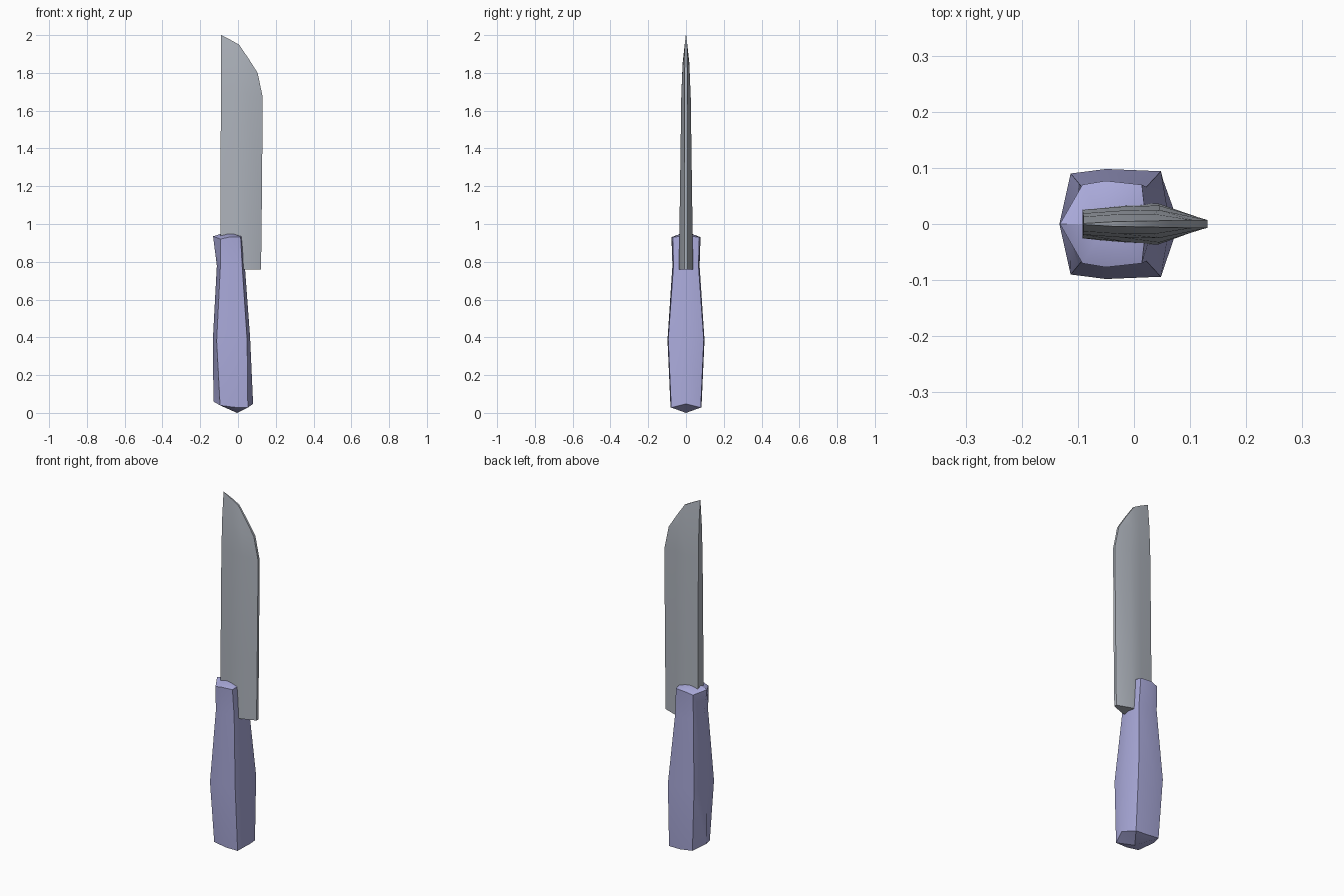
import bpy, bmesh, math

if "Cube" in bpy.data.objects:
    bpy.data.objects.remove(bpy.data.objects["Cube"])


def finish(name, bm, color, angle):
    bmesh.ops.recalc_face_normals(bm, faces=bm.faces)
    mesh = bpy.data.meshes.new(name)
    bm.to_mesh(mesh)
    bm.free()
    obj = bpy.data.objects.new(name, mesh)
    bpy.context.collection.objects.link(obj)
    mat = bpy.data.materials.new(name + "_material")
    mat.diffuse_color = (*color, 1)
    mat.use_nodes = True
    mat.node_tree.nodes["Principled BSDF"].inputs["Base Color"].default_value = mat.diffuse_color
    mesh.materials.append(mat)
    bpy.ops.object.select_all(action='DESELECT')
    obj.select_set(True)
    bpy.context.view_layer.objects.active = obj
    bpy.ops.object.shade_smooth_by_angle(angle=math.radians(angle))
    return obj


def loft(bm, rings):
    loops = [[bm.verts.new(p) for p in ring] for ring in rings]
    n = len(loops[0])
    for a, b in zip(loops, loops[1:]):
        for i in range(n):
            j = (i + 1) % n
            bm.faces.new((a[i], a[j], b[j], b[i]))
    return loops


def fan(bm, loop, tip):
    c = bm.verts.new(tip)
    for i in range(len(loop)):
        bm.faces.new((loop[i], loop[(i + 1) % len(loop)], c))


# Handle: half sections (x, y, z) from back to front, mirrored in y
sections = [
    [(-.130, 0, .060), (-.095, .078, .040), (-.02, .082, .030), (.052, .078, .028), (.080, 0, .048)],
    [(-.133, 0, .390), (-.113, .090, .380), (-.05, .098, .385), (.048, .094, .390), (.064, 0, .400)],
    [(-.112, 0, .780), (-.093, .066, .780), (-.05, .072, .780), (.022, .066, .780), (.036, 0, .780)],
    [(-.132, 0, .935), (-.092, .070, .920), (-.05, .077, .930), (.014, .070, .930), (.022, 0, .938)],
]
bm = bmesh.new()
rings = [half + [(x, -y, z) for x, y, z in half[-2:0:-1]] for half in sections]
loops = loft(bm, rings)
fan(bm, loops[0], (-.005, 0, 0))
fan(bm, loops[-1], (-.05, 0, .96))
finish("handle", bm, (.40, .40, .70), 30)

# Blade: stations of (x, half thickness, z) from spine to cutting edge
stations = [
    [(-.092, .026, .76), (-.02, .034, .76), (.042, .037, .76), (.122, .008, .76)],
    [(-.092, .025, 1.1), (-.02, .031, 1.1), (.045, .033, 1.1), (.126, .008, 1.1)],
    [(-.091, .019, 1.68), (-.02, .024, 1.68), (.045, .025, 1.68), (.131, .007, 1.67)],
    [(-.090, .013, 1.86), (-.02, .018, 1.85), (.035, .018, 1.83), (.104, .007, 1.80)],
    [(-.090, .001, 2.0), (-.04, .004, 1.975), (.005, .005, 1.95), (.055, .006, 1.877)],
]
bm = bmesh.new()
rings = [s + [(x, -y, z) for x, y, z in reversed(s)] for s in stations]
loops = loft(bm, rings)
bm.faces.new(loops[0])
# Tip closed with a strip of quads
top = loops[-1]
for i in range(3):
    bm.faces.new((top[i], top[i + 1], top[6 - i], top[7 - i]))
finish("blade", bm, (.42, .45, .50), 35)
